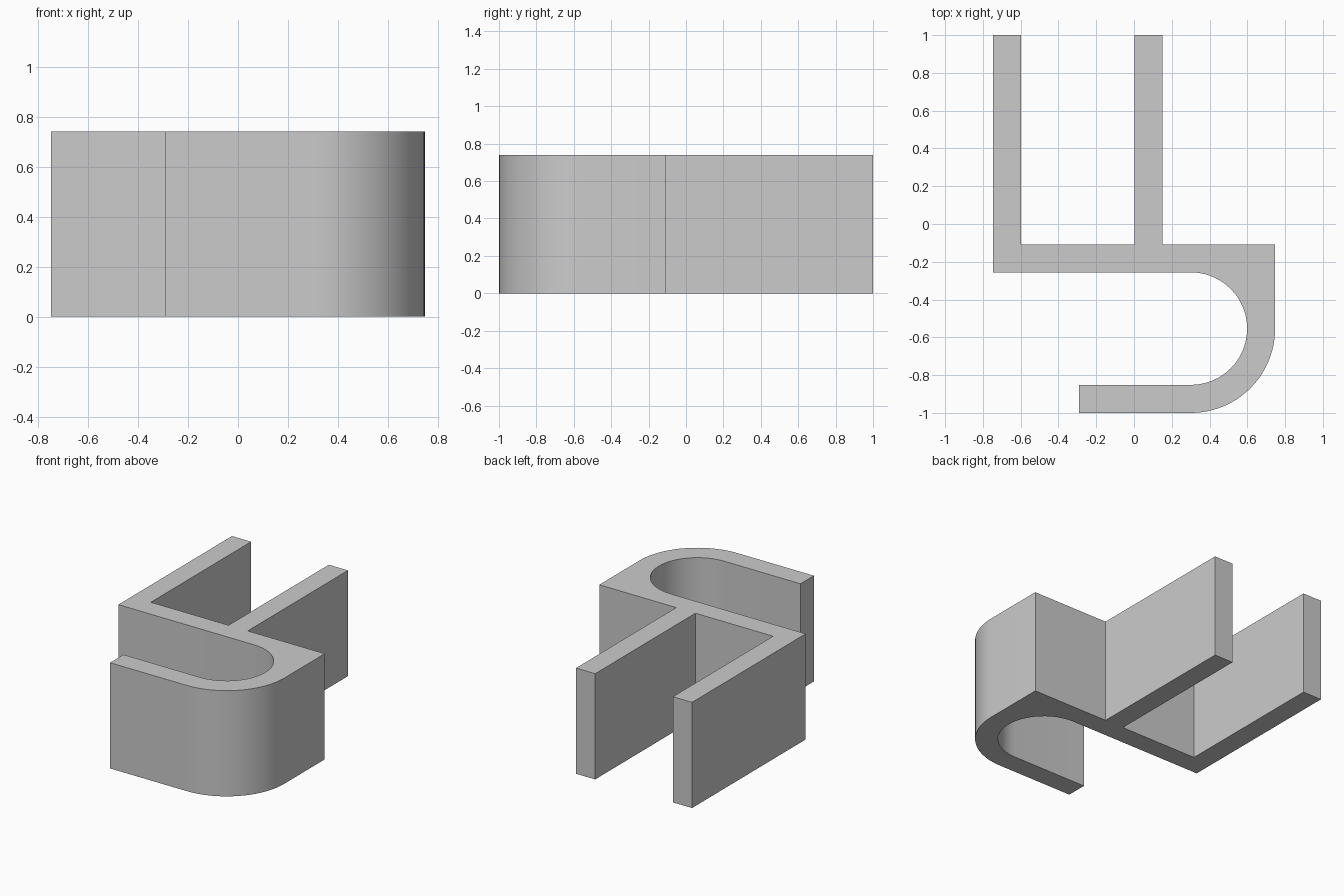
import bpy
import bmesh
from math import sin, cos, pi, radians

cube = bpy.data.objects.get("Cube")
if cube:
    bpy.data.objects.remove(cube, do_unlink=True)

HEIGHT = 0.74
HALF_W = 0.747
WALL = 0.148
BAR_BACK = -0.108
BAR_FRONT = BAR_BACK - WALL
OUTER_R = 0.446
INNER_R = OUTER_R - WALL
CX, CY = HALF_W - OUTER_R, OUTER_R - 1     # shared centre of the hook bend
HOOK_TIP = -0.29
ARM_X = 0.003                              # inner side of the middle arm
STEPS = 24


def arc(radius, start, end):
    """Points along the hook bend, angles in degrees."""
    angles = [radians(start + (end - start) * i / STEPS) for i in range(STEPS + 1)]
    return [(CX + radius * cos(a), CY + radius * sin(a)) for a in angles]


# Clip outline, counter-clockwise from the hook tip
outline = [(HOOK_TIP, -1)]
outline += arc(OUTER_R, -90, 0)
outline += [
    (HALF_W, BAR_BACK),
    (ARM_X + WALL, BAR_BACK), (ARM_X + WALL, 1),
    (ARM_X, 1), (ARM_X, BAR_BACK),
    (-HALF_W + WALL, BAR_BACK), (-HALF_W + WALL, 1),
    (-HALF_W, 1), (-HALF_W, BAR_FRONT),
]
outline += arc(INNER_R, 90, -90)
outline += [(HOOK_TIP, -1 + WALL)]

# Extrude the outline upward
bm = bmesh.new()
base = bm.faces.new([bm.verts.new((x, y, 0)) for x, y in outline])
top = bmesh.ops.extrude_face_region(bm, geom=[base], use_keep_orig=True)
moved = [v for v in top["geom"] if isinstance(v, bmesh.types.BMVert)]
bmesh.ops.translate(bm, verts=moved, vec=(0, 0, HEIGHT))
bmesh.ops.recalc_face_normals(bm, faces=bm.faces)
mesh = bpy.data.meshes.new("hook_clip")
bm.to_mesh(mesh)
bm.free()

clip = bpy.data.objects.new("hook_clip", mesh)
bpy.context.collection.objects.link(clip)

# Plain grey material
grey = bpy.data.materials.new("light_grey")
grey.use_nodes = True
colour = (0.6, 0.6, 0.6, 1)
grey.diffuse_color = colour
grey.node_tree.nodes["Principled BSDF"].inputs["Base Color"].default_value = colour
mesh.materials.append(grey)

# Smooth bend, crisp corners
bpy.ops.object.select_all(action="DESELECT")
clip.select_set(True)
bpy.context.view_layer.objects.active = clip
bpy.ops.object.shade_smooth_by_angle(angle=radians(30))
